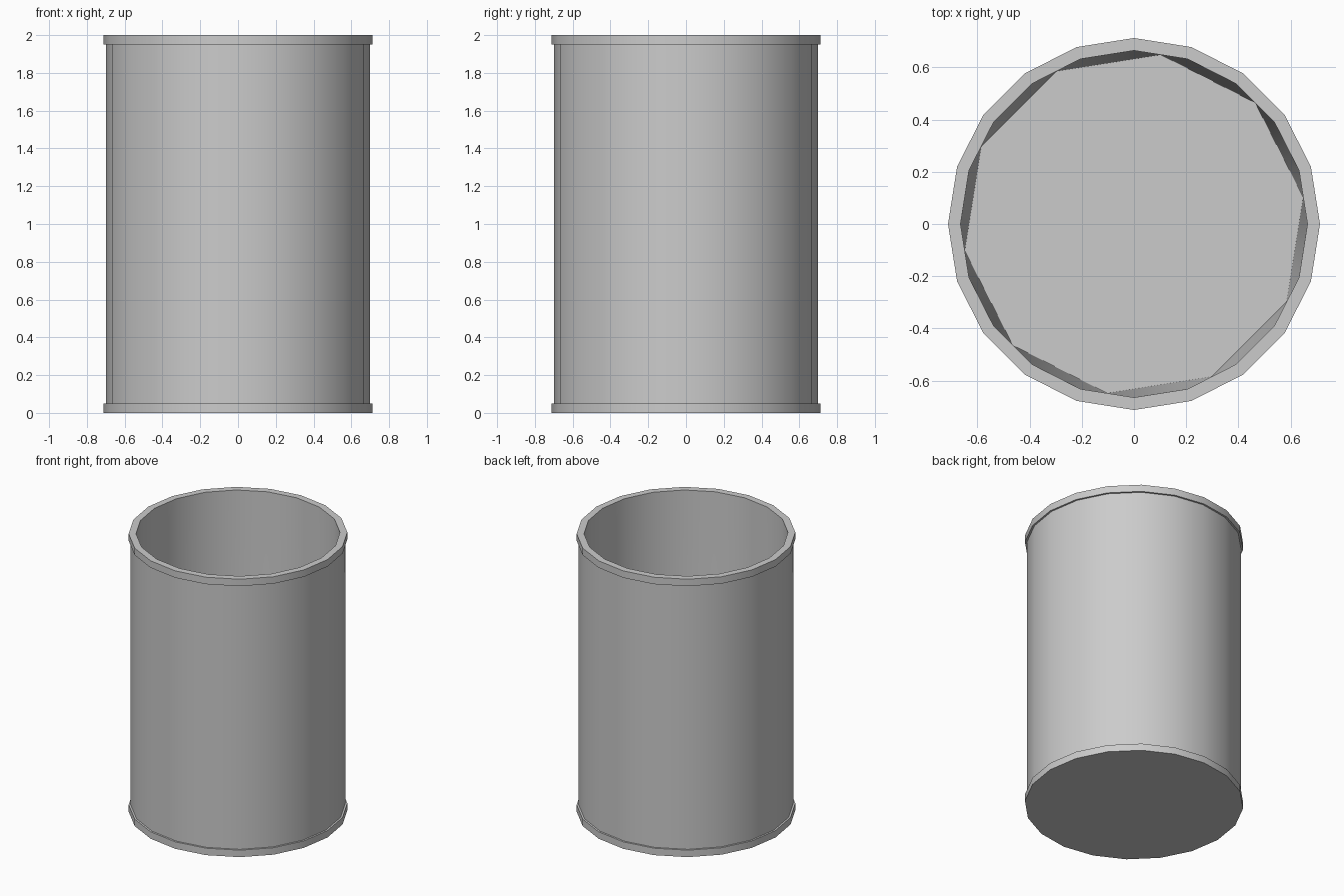
import bpy, bmesh, math

if "Cube" in bpy.data.objects:
    bpy.data.objects.remove(bpy.data.objects["Cube"])

SIDES = 20
RIM_R, BODY_R, INNER_R = 0.713, 0.70, 0.665
HEIGHT, BAND, FLOOR_Z = 2.0, 0.05, 0.05


def ring(bm, radius, z, sides=SIDES, offset=0.0):
    step = 2 * math.pi / sides
    return [bm.verts.new((radius * math.cos(i * step + offset),
                          radius * math.sin(i * step + offset), z)) for i in range(sides)]


def bridge(bm, lower, upper):
    n = len(lower)
    for i in range(n):
        j = (i + 1) % n
        bm.faces.new((lower[i], lower[j], upper[j], upper[i]))


def finish(bm, name):
    mesh = bpy.data.meshes.new(name)
    bm.to_mesh(mesh)
    bm.free()
    obj = bpy.data.objects.new(name, mesh)
    bpy.context.collection.objects.link(obj)
    bpy.ops.object.select_all(action='DESELECT')
    obj.select_set(True)
    bpy.context.view_layer.objects.active = obj
    bpy.ops.object.shade_smooth_by_angle(angle=math.radians(30))
    return obj


# Outer shell: solid base, lower band, straight wall, upper band, flat rim
bm = bmesh.new()
profile = [(RIM_R, 0), (RIM_R, BAND), (BODY_R, BAND),
           (BODY_R, HEIGHT - BAND), (RIM_R, HEIGHT - BAND),
           (RIM_R, HEIGHT), (INNER_R, HEIGHT)]
rings = [ring(bm, r, z) for r, z in profile]
for lower, upper in zip(rings, rings[1:]):
    bridge(bm, lower, upper)
bm.faces.new(rings[0][::-1])
finish(bm, "outer_shell")

# Inner lining: 20-sided opening narrowing to a 10-sided floor
bm = bmesh.new()
half = math.pi / SIDES
top = ring(bm, INNER_R, HEIGHT)
floor = ring(bm, INNER_R * math.cos(half), FLOOR_Z, SIDES // 2, half)
for k in range(SIDES // 2):
    a, b, c = top[2 * k], top[2 * k + 1], top[(2 * k + 2) % SIDES]
    bm.faces.new((a, b, floor[k]))
    bm.faces.new((b, c, floor[(k + 1) % (SIDES // 2)], floor[k]))
bm.faces.new(floor)
finish(bm, "inner_lining")
